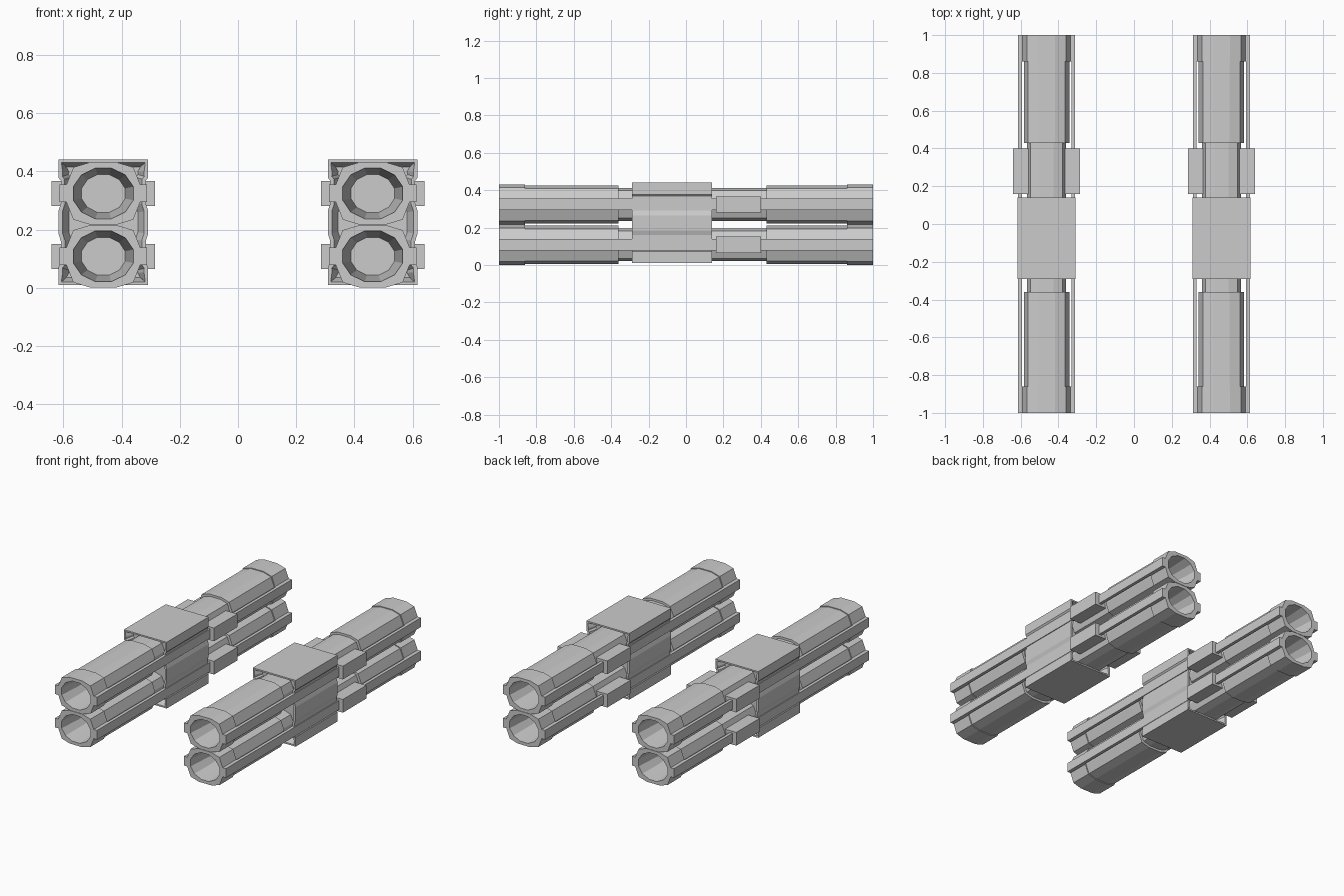
import bpy, bmesh, math

if "Cube" in bpy.data.objects:
    bpy.data.objects.remove(bpy.data.objects["Cube"])

# Quarter section of the flattened twelve-sided tube (x, z)
QUARTER = [(0.127, 0.030), (0.103, 0.090), (0.046, 0.107)]


def outer(scale):
    q = [(x * scale, z * scale) for x, z in QUARTER]
    left = [(-x, z) for x, z in reversed(q)]
    top = q + left
    return top + [(-x, -z) for x, z in top]


def ellipse(rx, rz):
    angles = [math.radians(15 + 30 * i) for i in range(12)]
    k = math.cos(math.radians(15))
    return [(rx / k * math.cos(a), rz / k * math.sin(a)) for a in angles]


def finish(name, bm):
    bmesh.ops.recalc_face_normals(bm, faces=bm.faces)
    me = bpy.data.meshes.new(name)
    bm.to_mesh(me)
    bm.free()
    ob = bpy.data.objects.new(name, me)
    bpy.context.collection.objects.link(ob)
    return ob


def loft(name, rings, cx, cz):
    """Closed skin through (y, section) rings."""
    bm = bmesh.new()
    loops = [[bm.verts.new((cx + x, y, cz + z)) for x, z in sec] for y, sec in rings]
    for a, b in zip(loops, loops[1:]):
        n = len(a)
        for i in range(n):
            bm.faces.new((a[i], a[(i + 1) % n], b[(i + 1) % n], b[i]))
    bm.faces.new(loops[0])
    bm.faces.new(loops[-1])
    return finish(name, bm)


def box(name, x0, x1, y0, y1, z0, z1):
    sec = [(x0, z0), (x1, z0), (x1, z1), (x0, z1)]
    return loft(name, [(y0, sec), (y1, sec)], 0, 0)


def clamp_block(name, cx):
    # Side profile with shallow grooves beside each rail
    half = [(0.154, 0.215), (0.154, 0.173), (0.154, 0.153), (0.146, 0.143),
            (0.146, 0.065), (0.154, 0.040)]
    right = half + [(x, -z) for x, z in reversed(half[1:])] + [(0.154, -0.215)]
    sec = right + [(-x, z) for x, z in reversed(right)]
    ob = loft(name, [(-0.29, sec), (0.14, sec)], cx, 0.225)
    # Sloped recess in both ends
    bm = bmesh.new()
    bm.from_mesh(ob.data)
    bm.normal_update()
    ends = [f for f in bm.faces if abs(f.normal.y) > 0.9]
    for thick, depth in ((0.014, 0.0), (0.022, -0.05)):
        bmesh.ops.inset_region(bm, faces=ends, thickness=thick, depth=depth)
    bm.to_mesh(ob.data)
    bm.free()


cap, sleeve, core = outer(1.0), outer(0.95), outer(0.82)
mouth, floor = ellipse(0.103, 0.087), ellipse(0.075, 0.065)
rings = [(-0.70, floor), (-1.0, mouth), (-1.0, cap), (-0.86, cap),
         (-0.86, sleeve), (-0.36, sleeve), (-0.36, core),
         (0.43, core), (0.43, sleeve), (0.86, sleeve),
         (0.86, cap), (1.0, cap), (1.0, mouth), (0.70, floor)]

for side, cx in (("left", -0.463), ("right", 0.463)):
    clamp_block(f"{side}_clamp_block", cx)
    for level, cz in (("lower", 0.108), ("upper", 0.324)):
        tag = f"{side}_{level}"
        # Hollow-ended tube with end caps and sleeves
        loft(f"{tag}_tube", rings, cx, cz)
        # Housing crossing the tube behind the block
        box(f"{tag}_side_housing", cx - 0.178, cx + 0.178, 0.16, 0.40,
            cz - 0.043, cz + 0.043)
        for s, edge in ((-1, "outer_a"), (1, "outer_b")):
            # Long rail, joined to the tube by a tab at each cap
            a, b = sorted((cx + s * 0.131, cx + s * 0.151))
            box(f"{tag}_{edge}_rail", a, b, -1.0, 1.0, cz - 0.03, cz + 0.03)
            a, b = sorted((cx + s * 0.127, cx + s * 0.131))
            for y in (-1.0, 0.86):
                box(f"{tag}_{edge}_rail_tab", a, b, y, y + 0.14, cz - 0.03, cz + 0.03)
